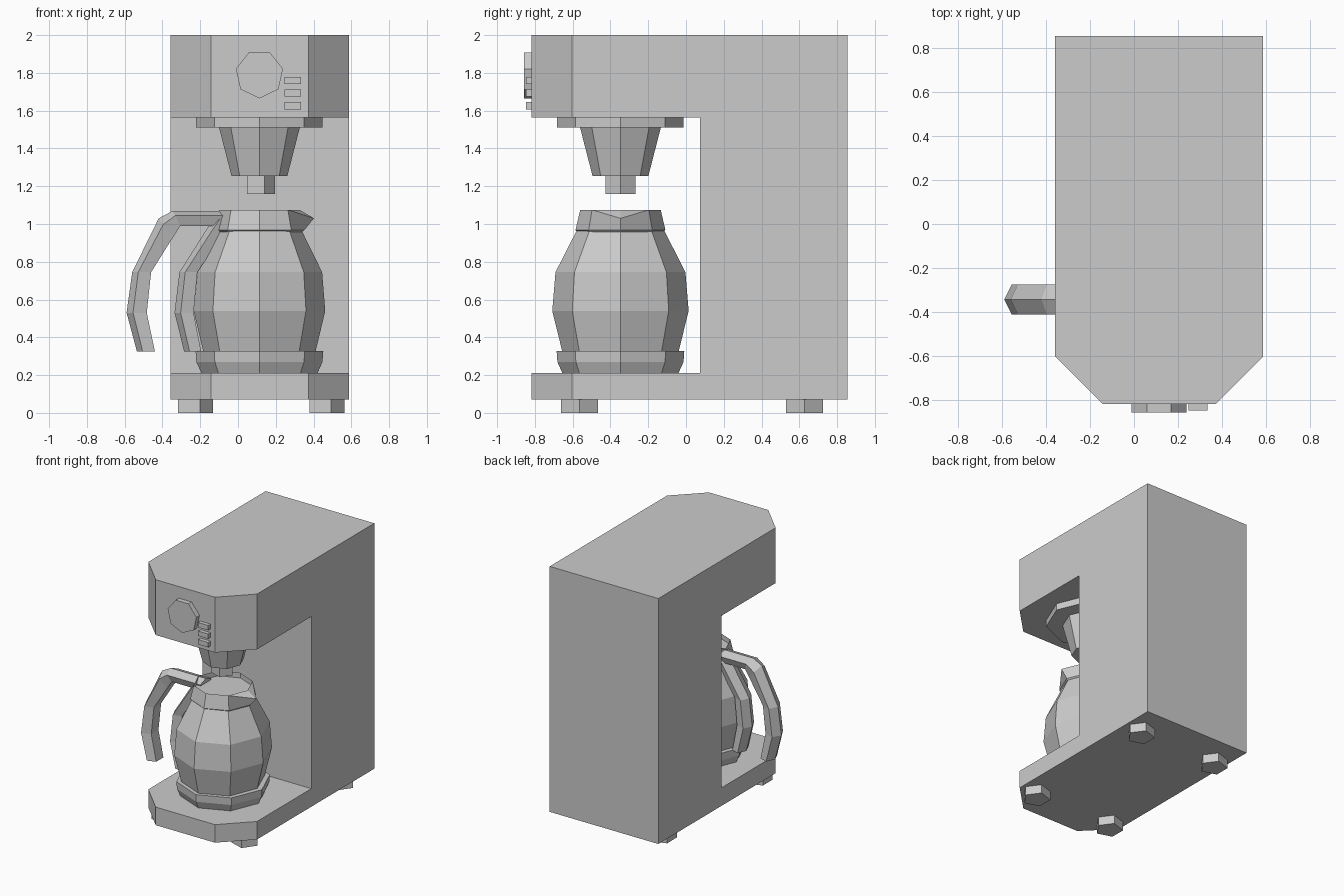
import bpy, bmesh, math
from mathutils import Matrix, Vector

if "Cube" in bpy.data.objects:
    bpy.data.objects.remove(bpy.data.objects["Cube"])

CX, CY = 0.1135, -0.347      # axis of the jug and brewing funnel


def finish(bm, name):
    bmesh.ops.recalc_face_normals(bm, faces=bm.faces)
    me = bpy.data.meshes.new(name)
    bm.to_mesh(me)
    bm.free()
    ob = bpy.data.objects.new(name, me)
    bpy.context.collection.objects.link(ob)
    return ob


def bridge(bm, rings):
    """Skin closed rings of vertices and cap both ends; returns the last cap."""
    for a, b in zip(rings, rings[1:]):
        n = len(a)
        for i in range(n):
            bm.faces.new((a[i], a[(i + 1) % n], b[(i + 1) % n], b[i]))
    bm.faces.new(rings[0][::-1])
    return bm.faces.new(rings[-1])


def turned(bm, profile, sides, x, y, sx=1.0):
    """Stack of polygon rings from (radius, z) pairs, a vertex facing +x."""
    rings = []
    for r, z in profile:
        angs = [2 * math.pi * i / sides for i in range(sides)]
        rings.append([bm.verts.new((x + sx * r * math.cos(a), y + r * math.sin(a), z)) for a in angs])
    return rings, bridge(bm, rings)


def turned_object(name, profile, sides, x=CX, y=CY, sx=1.0):
    bm = bmesh.new()
    turned(bm, profile, sides, x, y, sx)
    return finish(bm, name)


def box(name, lo, hi):
    bm = bmesh.new()
    lo, hi = Vector(lo), Vector(hi)
    bmesh.ops.create_cube(bm, size=1, matrix=Matrix.Translation((lo + hi) / 2) @ Matrix.Diagonal((*(hi - lo), 1)))
    return finish(bm, name)


def handle(name, outer, inner):
    """Sweep a ridged five-sided section between outer and inner (x, z) lines."""
    bm = bmesh.new()
    rings = []
    for o, i in zip(outer, inner):
        ring = []
        for t, dy in ((0, 0), (0.32, 0.068), (1, 0.045), (1, -0.045), (0.32, -0.068)):
            x, z = (o[k] + (i[k] - o[k]) * t for k in (0, 1))
            ring.append(bm.verts.new((x, -0.343 + dy, z)))
        rings.append(ring)
    bridge(bm, rings)
    return finish(bm, name)


# body: C-shaped side profile extruded across, front corners cut at 45 degrees
bm = bmesh.new()
side = [(-0.818, 0.07), (0.855, 0.07), (0.855, 2), (-0.818, 2),
        (-0.818, 1.565), (0.073, 1.565), (0.073, 0.212), (-0.818, 0.212)]
bridge(bm, [[bm.verts.new((x, y, z)) for y, z in side] for x in (-0.358, 0.587)])
front = [e for e in bm.edges if all(v.co.y < -0.8 for v in e.verts)
         and abs(e.verts[0].co.z - e.verts[1].co.z) > 0.05]
bmesh.ops.bevel(bm, geom=front, offset=0.215, segments=1, affect='EDGES')
finish(bm, "body")

# feet
for label, fy in (("front", -0.563), ("back", 0.627)):
    for hand, fx in (("left", -0.234), ("right", 0.461)):
        turned_object(f"{label}_{hand}_foot", [(0.1025, 0), (0.1025, 0.072)], 5, fx, fy)

# dial, pointing down, and buttons
bm = bmesh.new()
rings = []
for y in (-0.857, -0.81):
    angs = [-math.pi / 2 + 2 * math.pi * i / 7 for i in range(7)]
    rings.append([bm.verts.new((CX + 0.128 * math.cos(a), y, 1.793 + 0.128 * math.sin(a))) for a in angs])
bridge(bm, rings)
finish(bm, "dial")
for i in range(3):
    z = 1.76 - 0.067 * i
    box(f"button_{i + 1}", (0.247, -0.848, z - 0.019), (0.334, -0.81, z + 0.019))

# brewing funnel
turned_object("funnel_collar", [(0.335, 1.512), (0.335, 1.57)], 8)
turned_object("funnel", [(0.148, 1.255), (0.215, 1.515)], 8)
turned_object("drip_nozzle", [(0.083, 1.16), (0.083, 1.26)], 5)

# jug
turned_object("jug_base", [(0.308, 0.212), (0.334, 0.27), (0.338, 0.328)], 8)
turned_object("jug_glass", [(0.28, 0.25), (0.308, 0.325), (0.361, 0.54), (0.344, 0.745), (0.232, 0.965)], 8, sx=0.965)

# lid with sunken centre and a pulled-out pouring lip
bm = bmesh.new()
rings, top = turned(bm, [(0.225, 0.955), (0.238, 0.968), (0.213, 1.075)], 8, CX, CY)
bmesh.ops.inset_individual(bm, faces=[top], thickness=0.1)
dish = bmesh.ops.extrude_discrete_faces(bm, faces=[top])["faces"][0]
bmesh.ops.translate(bm, verts=dish.verts, vec=(0, 0, -0.04))
rings[-1][0].co = (0.402, CY, 1.03)
finish(bm, "jug_lid")

# handle grip and the strip that hugs the glass
handle("handle_grip",
       [(-0.04, 1.07), (-0.345, 1.07), (-0.42, 1.03), (-0.56, 0.745), (-0.59, 0.53), (-0.535, 0.325)],
       [(-0.04, 0.99), (-0.305, 0.99), (-0.344, 0.93), (-0.46, 0.745), (-0.483, 0.53), (-0.44, 0.325)])
handle("handle_strip",
       [(-0.12, 1.04), (-0.155, 0.99), (-0.31, 0.745), (-0.336, 0.53), (-0.285, 0.325)],
       [(-0.05, 0.99), (-0.07, 0.96), (-0.215, 0.745), (-0.235, 0.53), (-0.195, 0.325)])
